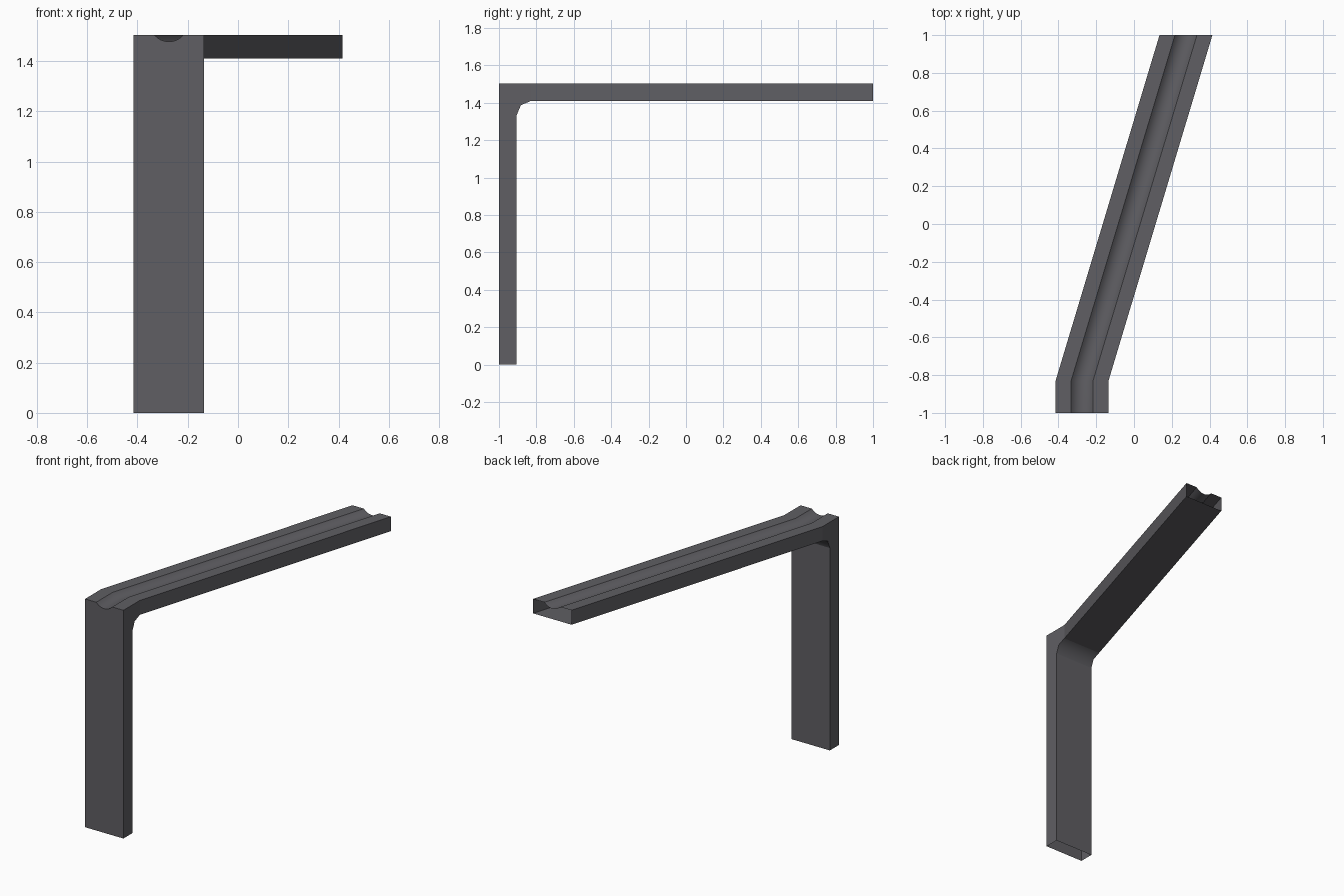
import bpy, bmesh, math

if "Cube" in bpy.data.objects:
    bpy.data.objects.remove(bpy.data.objects["Cube"])

# Main dimensions
W, CX, SHIFT = 0.14, -0.275, 0.55      # half width, post centre, sideways run of the beam
TOP, UNDER = 1.504, 1.409              # beam top and underside
FRONT, INNER, BEND, END = -1.0, -0.905, -0.83, 1.0
GROOVE_W, GROOVE_D, SEGS = 0.058, 0.027, 8

mat = bpy.data.materials.new("dark grey metal")
mat.diffuse_color = (0.115, 0.113, 0.125, 1)
mat.use_nodes = True
mat.node_tree.nodes["Principled BSDF"].inputs["Base Color"].default_value = mat.diffuse_color

bm = bmesh.new()
cache = {}


def vert(u, y, z):
    """Shared vertex; u is the sideways offset, the beam slants after the bend."""
    x = CX + u + SHIFT * max(0, (y - BEND) / (END - BEND))
    key = (round(x, 5), round(y, 5), round(z, 5))
    if key not in cache:
        cache[key] = bm.verts.new(key)
    return cache[key]


def face(points, smooth=False):
    f = bm.faces.new([vert(*p) for p in points])
    f.smooth = smooth


# Top cross-section: flat lips with a round groove in the middle
radius = (GROOVE_W ** 2 + GROOVE_D ** 2) / (2 * GROOVE_D)
half = math.asin(GROOVE_W / radius)
section = [(-W, TOP)]
for i in range(SEGS + 1):
    a = -half + 2 * half * i / SEGS
    section.append((radius * math.sin(a),
                    TOP - GROOVE_D + radius * (1 - math.cos(a))))
section.append((W, TOP))

# Inner path: up the post, round the fillet, along the beam underside
r = BEND - INNER
fillet = [(BEND - r * math.cos(a), UNDER - r + r * math.sin(a))
          for a in (0, math.pi / 4, math.pi / 2)]
inner = [(INNER, 0)] + fillet + [(END, UNDER)]

# Top surface
for y0, y1 in ((FRONT, BEND), (BEND, END)):
    for i, ((u0, z0), (u1, z1)) in enumerate(zip(section, section[1:])):
        face([(u0, y0, z0), (u1, y0, z1), (u1, y1, z1), (u0, y1, z0)],
             0 < i < len(section) - 2)

# Front wall, notched by the groove
face([(-W, FRONT, 0), (W, FRONT, 0)] + [(u, FRONT, z) for u, z in reversed(section)])

# Inner post wall, fillet and underside
for i, ((y0, z0), (y1, z1)) in enumerate(zip(inner, inner[1:])):
    face([(-W, y0, z0), (-W, y1, z1), (W, y1, z1), (W, y0, z0)], i in (1, 2))

# Side walls (the foot and the far beam end stay open)
for u in (-W, W):
    post = [(u, FRONT, 0)] + [(u, y, z) for y, z in inner[:-1]]
    post += [(u, BEND, TOP), (u, FRONT, TOP)]
    beam = [(u, BEND, UNDER), (u, END, UNDER), (u, END, TOP), (u, BEND, TOP)]
    for pts in (post, beam):
        face(pts if u > 0 else pts[::-1])

bmesh.ops.recalc_face_normals(bm, faces=bm.faces[:])
mesh = bpy.data.meshes.new("grooved_bracket")
bm.to_mesh(mesh)
bm.free()
mesh.materials.append(mat)
obj = bpy.data.objects.new("grooved_bracket", mesh)
bpy.context.collection.objects.link(obj)
